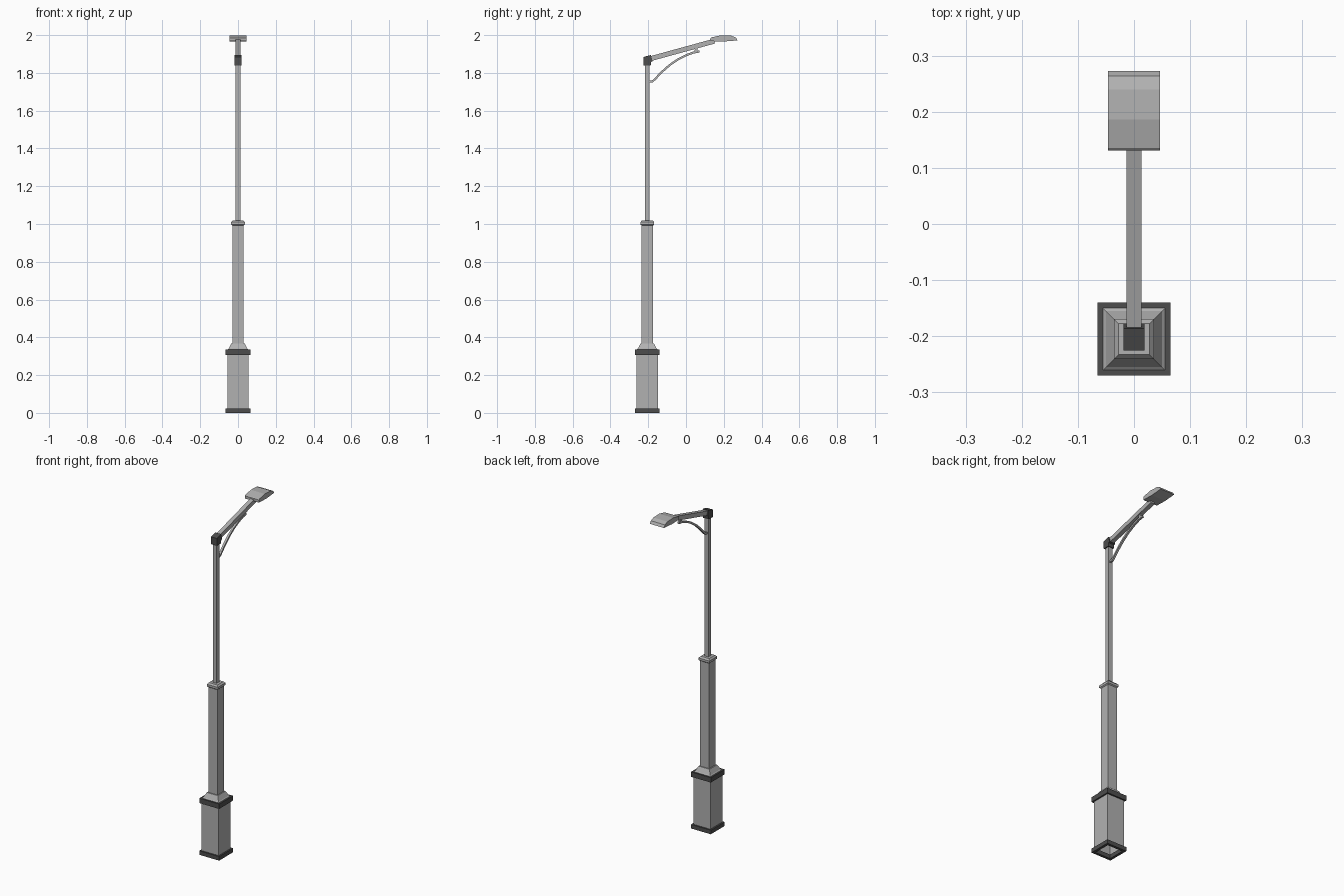
import bpy, bmesh
from mathutils import Vector

if "Cube" in bpy.data.objects:
    bpy.data.objects.remove(bpy.data.objects["Cube"])

POLE_Y = -0.205


def material(name, v):
    m = bpy.data.materials.new(name)
    m.diffuse_color = (v, v, v, 1)
    m.use_nodes = True
    m.node_tree.nodes["Principled BSDF"].inputs["Base Color"].default_value = m.diffuse_color
    return m


GREY = material("light grey metal", 0.44)
DARK = material("dark grey metal", 0.075)


def finish(name, bm, mat):
    bmesh.ops.recalc_face_normals(bm, faces=bm.faces)
    me = bpy.data.meshes.new(name)
    bm.to_mesh(me)
    bm.free()
    me.materials.append(mat)
    ob = bpy.data.objects.new(name, me)
    bpy.context.collection.objects.link(ob)
    return ob


def square_lathe(name, profile, mat, closed=False):
    """Square rings of (half width, z), joined from one to the next."""
    bm = bmesh.new()
    rings = [[bm.verts.new((sx * h, POLE_Y + sy * h, z))
              for sx, sy in ((-1, -1), (1, -1), (1, 1), (-1, 1))] for h, z in profile]
    pairs = list(zip(rings, rings[1:]))
    if closed:
        pairs.append((rings[-1], rings[0]))
    for a, b in pairs:
        for i in range(4):
            j = (i + 1) % 4
            bm.faces.new((a[i], a[j], b[j], b[i]))
    return finish(name, bm, mat)


def side_prism(name, outline, half, mat):
    """Outline in (y, z), extruded across x."""
    bm = bmesh.new()
    l, r = [[bm.verts.new((x, y, z)) for y, z in outline] for x in (-half, half)]
    bm.faces.new(l)
    bm.faces.new(r[::-1])
    n = len(outline)
    for i in range(n):
        j = (i + 1) % n
        bm.faces.new((l[i], r[i], r[j], l[j]))
    return finish(name, bm, mat)


def strip(name, path, thick, half, mat):
    """Bar of even thickness that follows a (y, z) path."""
    pts = [Vector(p) for p in path]
    up, low = [], []
    for i, p in enumerate(pts):
        d = (pts[min(i + 1, len(pts) - 1)] - pts[max(i - 1, 0)]).normalized()
        n = Vector((-d.y, d.x)) * thick / 2
        up.append(p + n)
        low.append(p - n)
    return side_prism(name, up + low[::-1], half, mat)


# Pedestal: open box between two dark frames, with a sloped shoulder
square_lathe("base_box", [(0.056, 0.01), (0.056, 0.32)], GREY)
for name, z0, z1, inner in (("bottom_frame", 0.0, 0.024, 0.05), ("top_frame", 0.307, 0.336, 0.045)):
    square_lathe(name, [(inner, z0), (0.065, z0), (0.065, z1), (inner, z1)], DARK, True)
square_lathe("base_shoulder", [(0.055, 0.336), (0.05, 0.34), (0.036, 0.367), (0.029, 0.367)], GREY)

# Lower shaft, collar and slim upper pole
square_lathe("lower_shaft", [(0.03, 0.36), (0.03, 1.0)], GREY)
square_lathe("collar", [(0.03, 0.992), (0.036, 0.997), (0.036, 1.01),
                        (0.028, 1.019), (0.012, 1.019)], GREY)
square_lathe("upper_pole", [(0.0125, 1.01), (0.0125, 1.85)], GREY)

# Dark elbow joint at the pole top
side_prism("elbow_joint", [(-0.225, 1.84), (-0.187, 1.84), (-0.184, 1.858), (-0.177, 1.862),
                           (-0.186, 1.895), (-0.225, 1.884)], 0.019, DARK)

# Sloping arm
strip("arm", [(-0.2, 1.872), (0.15, 1.968)], 0.026, 0.013, GREY)

# Curved brace under the arm, with end lugs
strip("brace", [(-0.196, 1.754), (-0.178, 1.755), (-0.165, 1.766), (-0.13, 1.803), (-0.087, 1.841),
                (-0.045, 1.87), (0.0, 1.893), (0.04, 1.908), (0.072, 1.913)], 0.011, 0.006, GREY)
side_prism("brace_lug", [(0.045, 1.908), (0.062, 1.912), (0.058, 1.945), (0.048, 1.942)], 0.006, GREY)

# Lamp head with a faceted top
side_prism("lamp_head", [(0.131, 1.968), (0.131, 1.984), (0.135, 1.988), (0.186, 1.999),
                         (0.24, 1.997), (0.264, 1.987), (0.273, 1.972), (0.2, 1.966)], 0.046, GREY)
